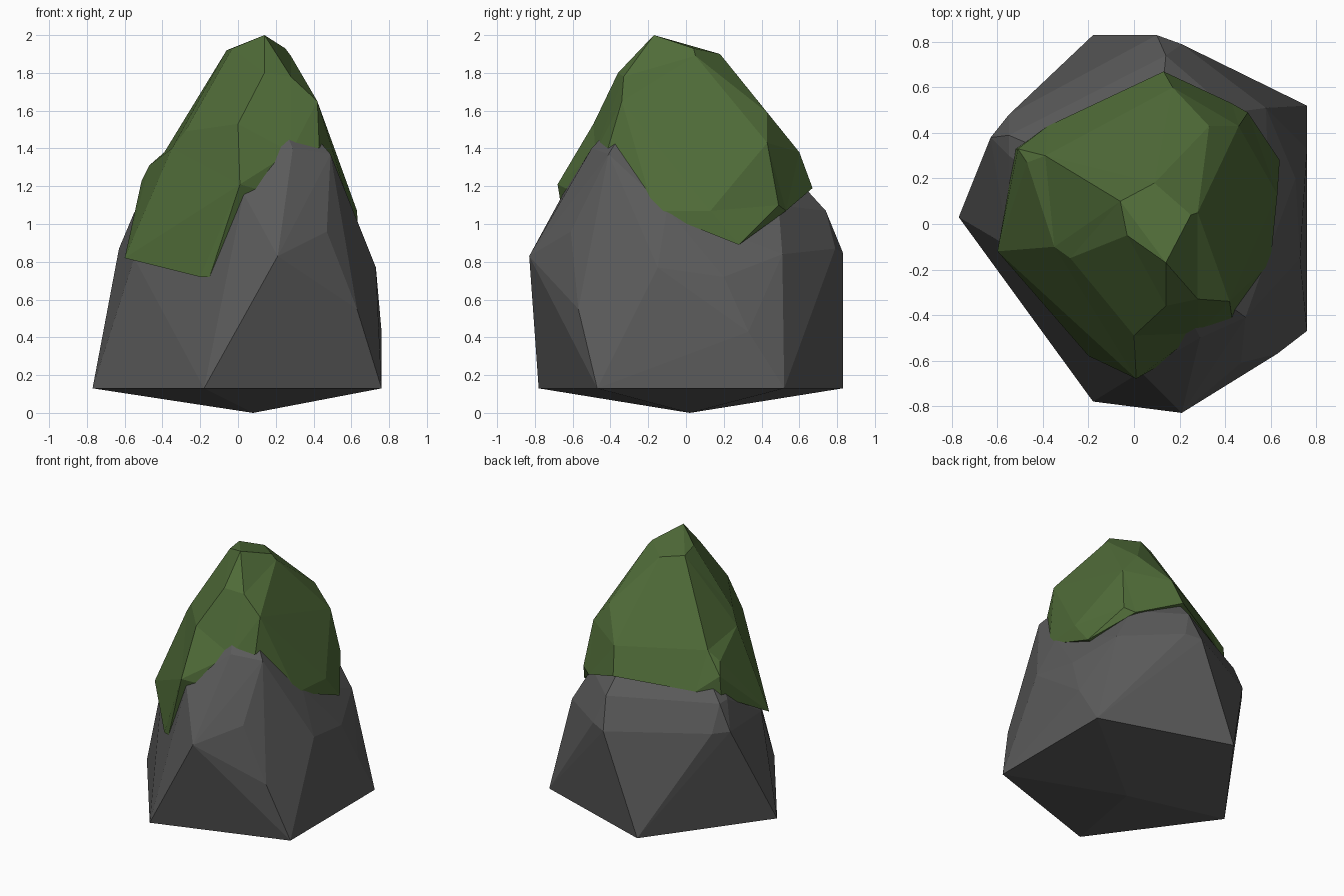
import bpy, bmesh, math
from mathutils import Vector


def colour(name, rgb):
    mat = bpy.data.materials.new(name)
    mat.diffuse_color = (*rgb, 1)
    return mat


def faceted_hull(name, points, material, heart=None):
    """Flat-faced shell round a few corners. With a heart point the corners are
    pushed towards a sphere to find the faces, then put back, so dents survive."""
    bm = bmesh.new()
    home = bm.verts.layers.int.new("home")
    for i, p in enumerate(points):
        p = Vector(p)
        if heart:
            d = p - heart
            p = heart + d.normalized() * d.length ** 0.25
        bm.verts.new(p)[home] = i
    bmesh.ops.convex_hull(bm, input=bm.verts[:])
    bmesh.ops.delete(bm, geom=[v for v in bm.verts if not v.link_faces], context='VERTS')
    for v in bm.verts:
        v.co = points[v[home]]
        if heart and v[home] == len(points) - 1:
            v.co = heart                      # tuck the underside up inside
    bmesh.ops.dissolve_limit(bm, angle_limit=math.radians(2),
                             verts=bm.verts[:], edges=bm.edges[:])
    bmesh.ops.recalc_face_normals(bm, faces=bm.faces[:])
    mesh = bpy.data.meshes.new(name)
    bm.to_mesh(mesh)
    bm.free()
    mesh.materials.append(material)
    obj = bpy.data.objects.new(name, mesh)
    bpy.context.collection.objects.link(obj)
    return obj


# Rock: blunt lower point and five-sided base
base = [(0.08, 0.02, 0), (-0.77, 0.03, 0.13), (-0.18, -0.78, 0.13),
        (0.76, -0.47, 0.13), (0.76, 0.52, 0.13), (-0.18, 0.83, 0.13)]
# Rock: chipped waist and shoulders
waist = [(0.21, -0.83, 0.83), (0.47, -0.61, 0.96), (0.63, -0.57, 0.55),
         (0.73, -0.15, 0.77), (0.71, 0.20, 0.72), (0.76, 0.33, 0.43),
         (0.58, 0.51, 0.84), (0.21, 0.79, 0.87), (0.10, 0.83, 0.85),
         (-0.55, 0.48, 0.87), (-0.63, 0.38, 0.87), (-0.55, -0.10, 0.82),
         (-0.19, -0.55, 0.76)]
# Rock: narrowing crown, mostly under the moss
crown = [(0.49, -0.41, 1.37), (0.29, -0.50, 1.40), (0.03, -0.65, 1.16),
         (0.60, -0.10, 1.08), (0.43, 0.49, 1.10), (0.14, 0.74, 1.07),
         (-0.55, 0.39, 1.06), (-0.55, 0.30, 1.06), (-0.18, -0.38, 1.15),
         (0.12, -0.14, 1.80), (0.08, 0.12, 1.75)]
faceted_hull("rock", base + waist + crown, colour("dark_grey", (0.105, 0.105, 0.105)))

# Moss: faceted cap with a ragged rim
peak = [(0.14, -0.17, 2.0), (0.25, 0.04, 1.93), (0.09, 0.18, 1.90),
        (-0.06, 0.10, 1.92), (-0.03, -0.05, 1.93), (0.28, 0.05, 1.89)]
slopes = [(0.14, -0.36, 1.80), (0.0, -0.49, 1.53), (0.42, -0.34, 1.65),
          (0.28, -0.33, 1.78), (0.33, 0.43, 1.59), (0.46, 0.43, 1.43),
          (0.17, 0.60, 1.38), (-0.39, 0.30, 1.38), (-0.28, -0.15, 1.49),
          (-0.35, -0.10, 1.40), (-0.47, 0.27, 1.31), (-0.51, 0.33, 1.23)]
rim = [(0.01, -0.68, 1.21), (0.15, -0.60, 1.17), (0.28, -0.48, 1.38),
       (0.43, -0.41, 1.41), (0.60, -0.17, 1.07), (0.63, 0.13, 1.07),
       (0.64, 0.28, 0.89), (0.50, 0.49, 1.10), (0.43, 0.53, 1.07),
       (0.13, 0.67, 1.19), (-0.38, 0.43, 1.12), (-0.52, 0.33, 1.08),
       (-0.60, -0.12, 0.82), (-0.20, -0.58, 0.72), (-0.15, -0.60, 0.72)]
underside = [(0.03, 0, 0.0)]
faceted_hull("moss", peak + slopes + rim + underside,
             colour("moss_green", (0.08, 0.15, 0.04)), Vector((0.03, 0, 1.0)))
